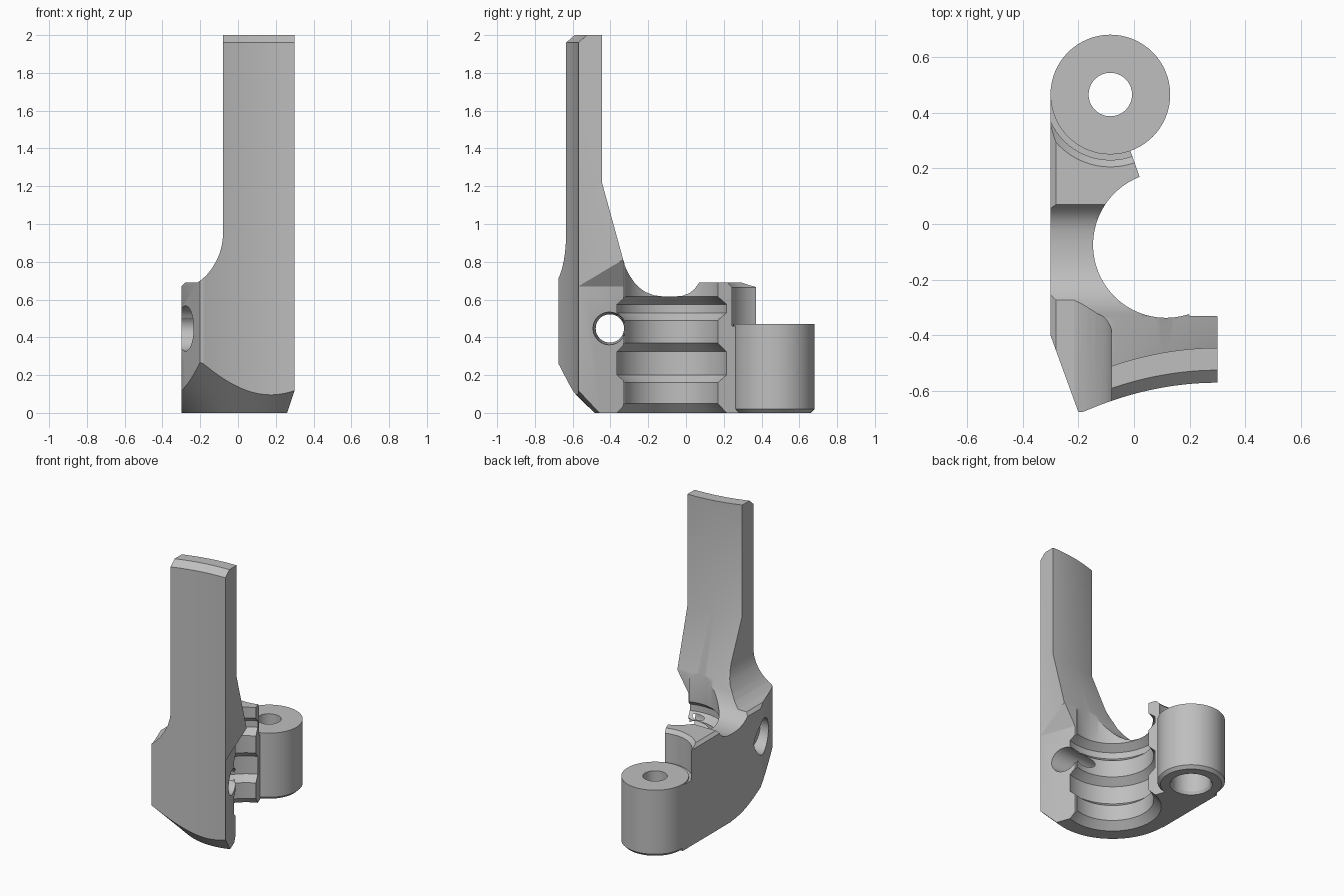
import bpy, bmesh
from math import sin, cos, tau, pi

cube = bpy.data.objects.get("Cube")
if cube:
    bpy.data.objects.remove(cube, do_unlink=True)

grey = bpy.data.materials.new("plain grey")
grey.use_nodes = True
grey.diffuse_color = (0.52, 0.52, 0.52, 1)
grey.node_tree.nodes["Principled BSDF"].inputs["Base Color"].default_value = grey.diffuse_color


def loft(name, rings, closed=False):
    """Solid skinned over equal-length rings of points."""
    bm = bmesh.new()
    rows = [[bm.verts.new(p) for p in ring] for ring in rings]
    n = len(rows[0])
    pairs = list(zip(rows, rows[1:]))
    if closed:
        pairs.append((rows[-1], rows[0]))
    else:
        bm.faces.new(rows[0])
        bm.faces.new(rows[-1])
    for a, b in pairs:
        for i in range(n):
            j = (i + 1) % n
            bm.faces.new((a[i], a[j], b[j], b[i]))
    bmesh.ops.recalc_face_normals(bm, faces=bm.faces[:])
    mesh = bpy.data.meshes.new(name)
    bm.to_mesh(mesh)
    bm.free()
    mesh.materials.append(grey)
    ob = bpy.data.objects.new(name, mesh)
    bpy.context.collection.objects.link(ob)
    return ob


def stack(name, center, profile, axis="z", segments=64):
    """Round solid from (radius, height) pairs along z or x."""
    u, v = center
    rings = []
    for r, h in profile:
        ring = [(u + r * cos(tau * i / segments), v + r * sin(tau * i / segments))
                for i in range(segments)]
        rings.append([(a, b, h) if axis == "z" else (h, a, b) for a, b in ring])
    return loft(name, rings)


def combine(target, tool, operation):
    mod = target.modifiers.new("combine", 'BOOLEAN')
    mod.operation = operation
    mod.solver = 'EXACT'
    mod.object = tool
    bpy.context.view_layer.objects.active = target
    bpy.ops.object.modifier_apply(modifier=mod.name)
    bpy.data.objects.remove(tool, do_unlink=True)


def front_y(x):
    """Hollow curve of the front face."""
    return -0.57 - 0.45 * (0.3 - x) ** 2


BORE = (0.115, -0.075)
BOSS = (-0.085, 0.465)

# Body outline from above
plan = [(-0.3, 0.465), (-0.3, -0.4), (-0.2, -0.675), (0.3, -0.675), (0.3, -0.33),
        (0.2, -0.33), BORE, (0.02, 0.17), (-0.012, 0.26), BOSS]
body = loft("bracket_body", [[(x, y, z) for x, y in plan] for z in (-0.1, 2.2)])

# Side profile with the saddle, following the hollow front curve
saddle = [(-0.335, 0.82), (-0.32, 0.77), (-0.3, 0.73), (-0.275, 0.692), (-0.25, 0.665),
          (-0.215, 0.64), (-0.17, 0.623), (-0.12, 0.616), (-0.07, 0.615), (-0.02, 0.62),
          (0.015, 0.632), (0.045, 0.655), (0.07, 0.69), (0.8, 0.69), (0.8, -0.2)]
rings = []
for i in range(33):
    x = -0.4 + 0.025 * i
    f = front_y(x)
    bar = [(f, -0.2), (f, 1.96), (f + 0.045, 2.0), (f + 0.125, 2.0), (f + 0.125, 1.22)]
    rings.append([(x, y, z) for y, z in bar + saddle])
combine(body, loft("side_profile", rings), 'INTERSECT')

# Front profile with the curved shoulder
front = [(-0.4, 0), (0.4, 0), (0.4, 2.2), (-0.08, 2.2), (-0.08, 0.93), (-0.085, 0.89),
         (-0.097, 0.845), (-0.115, 0.803), (-0.14, 0.762), (-0.17, 0.725), (-0.2, 0.7),
         (-0.215, 0.69), (-0.28, 0.69), (-0.3, 0.67), (-0.4, 0.57)]
combine(body, loft("front_profile", [[(x, y, z) for x, z in front] for y in (-0.9, 0.9)]),
        'INTERSECT')

# Clearance above the boss
combine(body, stack("clearance", BOSS, [(0.235, 0.46), (0.235, 0.665), (0.27, 0.7), (0.27, 0.8)]),
        'DIFFERENCE')

# Round boss with bolt hole and nut recess
combine(body, stack("boss", BOSS, [(0.195, 0), (0.215, 0.02), (0.215, 0.47)]), 'UNION')
combine(body, stack("bolt_hole", BOSS, [(0.145, -0.02), (0.125, 0.02), (0.125, 0.15),
                                        (0.078, 0.15), (0.078, 0.6)]), 'DIFFERENCE')

# Grooved bore
narrow, wide = 0.262, 0.31
combine(body, stack("bore", BORE, [(wide + 0.05, -0.05), (wide, 0), (narrow, 0.05), (narrow, 0.16),
                                   (wide, 0.2), (wide, 0.325), (narrow, 0.37), (narrow, 0.49),
                                   (wide, 0.53), (wide, 0.575), (narrow, 0.615), (narrow, 0.9)],
                    segments=96), 'DIFFERENCE')

# Conical chamfer under the front half
rings = []
for i in range(49):
    a = pi + pi * i / 48
    rings.append([(BORE[0] + r * cos(a), BORE[1] + r * sin(a), z)
                  for r, z in ((0.31, -0.1), (1.2, -0.1), (1.2, 0.79))])
combine(body, loft("under_chamfer", rings), 'DIFFERENCE')

# Slanted end face below the bar
edge = [(0.341, -0.683), (0.186, -0.255)]
out = [(x + 0.282, y + 0.102) for x, y in reversed(edge)]
low = [(x, y, -0.1) for x, y in edge + out]
high = [(x, y, 0.67) for x, y in edge] + [(x, y, 1.195) for x, y in out]
combine(body, loft("end_slant", [low, high]), 'DIFFERENCE')

# Cross hole with its wider mouth
combine(body, stack("cross_hole", (-0.46, 0.447), [(0.12, -0.4), (0.12, -0.17)], "x", 48),
        'DIFFERENCE')
combine(body, stack("cross_bolt", (-0.403, 0.447), [(0.075, -0.4), (0.075, 0.1), (0.1, 0.4)], "x", 48),
        'DIFFERENCE')

bpy.ops.object.select_all(action='DESELECT')
body.select_set(True)
bpy.context.view_layer.objects.active = body
bpy.ops.object.shade_smooth_by_angle(angle=0.45)
